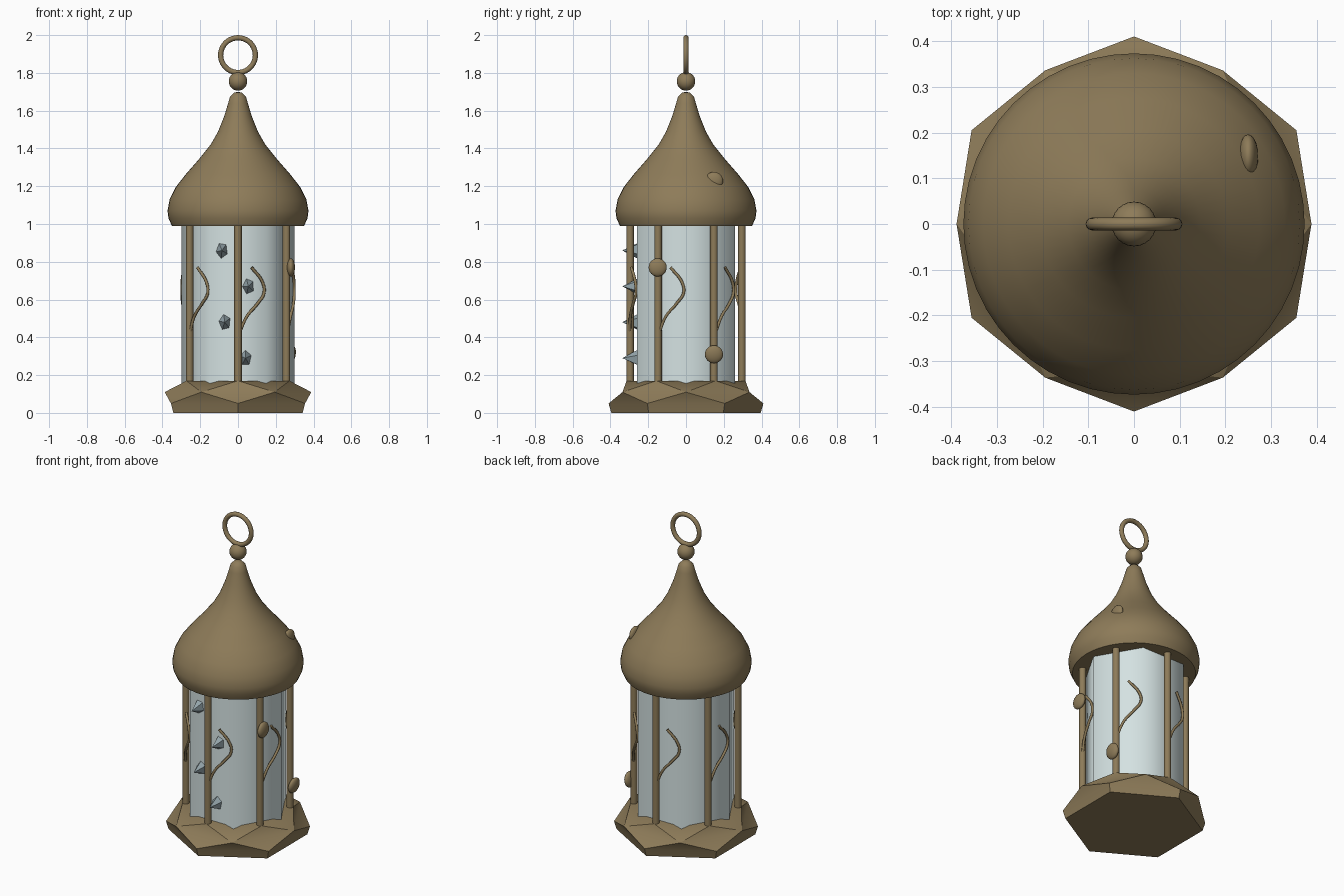
import bpy, bmesh, math
from mathutils import Matrix, Vector

if "Cube" in bpy.data.objects:
    bpy.data.objects.remove(bpy.data.objects["Cube"])


def material(name, rgb):
    m = bpy.data.materials.new(name)
    m.diffuse_color = (*rgb, 1)
    m.use_nodes = True
    m.node_tree.nodes["Principled BSDF"].inputs["Base Color"].default_value = m.diffuse_color
    return m


bronze = material("aged bronze", (0.27, 0.20, 0.10))
glass = material("pale glass", (0.66, 0.76, 0.76))
crystal = material("blue grey crystal", (0.30, 0.38, 0.41))


def finish(name, mat, smooth=None):
    ob = bpy.context.object
    ob.name = name
    ob.data.materials.clear()
    ob.data.materials.append(mat)
    if smooth:
        bpy.ops.object.shade_smooth_by_angle(angle=math.radians(smooth))
    return ob


def add_bmesh(bm, name, mat, smooth=None):
    bmesh.ops.recalc_face_normals(bm, faces=bm.faces)
    me = bpy.data.meshes.new(name)
    bm.to_mesh(me)
    bm.free()
    ob = bpy.data.objects.new(name, me)
    bpy.context.collection.objects.link(ob)
    bpy.ops.object.select_all(action='DESELECT')
    ob.select_set(True)
    bpy.context.view_layer.objects.active = ob
    return finish(name, mat, smooth)


def polar(r, deg, z):
    a = math.radians(deg)
    return Vector((r * math.cos(a), r * math.sin(a), z))


# Faceted base: hexagon rings, the middle one turned by 30 degrees
bm = bmesh.new()
rings = [[bm.verts.new(polar(r, 60 * i + off, z)) for i in range(6)]
         for r, off, z in ((0.395, 30, 0), (0.41, 30, 0.05), (0.388, 60, 0.11), (0.315, 30, 0.17))]
for i in range(6):
    j, h = (i + 1) % 6, (i - 1) % 6
    b, a, m, t = rings
    bm.faces.new((b[i], b[j], a[j], a[i]))
    bm.faces.new((a[i], a[j], m[i]))
    bm.faces.new((m[h], a[i], m[i]))
    bm.faces.new((m[h], m[i], t[i]))
    bm.faces.new((m[i], t[j], t[i]))
bm.faces.new(rings[0])
bm.faces.new(rings[3])
add_bmesh(bm, "base", bronze, 40)

# Hexagonal glass body, corners between the posts
bm = bmesh.new()
bmesh.ops.create_cone(bm, cap_ends=True, segments=6, radius1=0.30, radius2=0.30, depth=0.86,
                      matrix=Matrix.Translation((0, 0, 0.58)))
xs = max((v.co.x for v in bm.verts))
if xs < 0.29:
    bmesh.ops.rotate(bm, verts=bm.verts, matrix=Matrix.Rotation(math.pi / 6, 3, 'Z'))
add_bmesh(bm, "glass_body", glass, 65)

# Onion dome roof from a lathed profile
profile = [(0, 0.99), (0.35, 0.99), (0.368, 1.03), (0.373, 1.07), (0.362, 1.13), (0.33, 1.195),
           (0.275, 1.265), (0.205, 1.345), (0.145, 1.42), (0.105, 1.49), (0.073, 1.57),
           (0.052, 1.64), (0.042, 1.675), (0.022, 1.695), (0, 1.70)]
bm = bmesh.new()
vs = [bm.verts.new((r, 0, z)) for r, z in profile]
es = [bm.edges.new(p) for p in zip(vs, vs[1:])]
bmesh.ops.spin(bm, geom=vs + es, cent=(0, 0, 0), axis=(0, 0, 1), angle=math.tau, steps=48)
bmesh.ops.remove_doubles(bm, verts=bm.verts, dist=0.0005)
add_bmesh(bm, "dome_roof", bronze, 40)

# Finial ball and hanging ring
bpy.ops.mesh.primitive_uv_sphere_add(segments=24, ring_count=14, radius=0.049, location=(0, 0, 1.755))
finish("finial_ball", bronze, 40)
bpy.ops.mesh.primitive_torus_add(major_radius=0.092, minor_radius=0.0138, major_segments=40,
                                 minor_segments=12, location=(0, 0, 1.894), rotation=(math.pi / 2, 0, 0))
finish("hanging_ring", bronze, 60)

# Posts, each with a curling vine
vine_path = [(2, 0.43), (9, 0.51), (20.5, 0.58), (27.5, 0.635), (26, 0.69), (14, 0.77)]
for k in range(6):
    deg = -90 + 60 * k
    bpy.ops.mesh.primitive_cylinder_add(vertices=12, radius=0.02, depth=0.86, location=polar(0.296, deg, 0.58))
    finish(f"post_{k + 1}", bronze, 40)
    cu = bpy.data.curves.new("vine", 'CURVE')
    cu.dimensions = '3D'
    cu.bevel_depth = 0.008
    cu.bevel_resolution = 2
    cu.use_fill_caps = True
    cu.resolution_u = 6
    sp = cu.splines.new('BEZIER')
    sp.bezier_points.add(len(vine_path) - 1)
    for bp, (d, z) in zip(sp.bezier_points, vine_path):
        bp.co = polar(0.298, deg + d, z)
        bp.handle_left_type = bp.handle_right_type = 'AUTO'
    cu.materials.append(bronze)
    bpy.context.collection.objects.link(bpy.data.objects.new(f"vine_{k + 1}", cu))

# Flattened leaf buttons on the right side
for k, (x, y, z, tilt) in enumerate(((0.28, -0.15, 0.77, 0), (0.284, 0.148, 0.31, 0.15), (0.25, 0.148, 1.228, 0))):
    bpy.ops.mesh.primitive_uv_sphere_add(segments=20, ring_count=12, radius=0.048, location=(x, y, z),
                                         rotation=(0, tilt, 0))
    bpy.context.object.scale = (0.45, 1, 1)
    finish(f"leaf_button_{k + 1}", bronze, 40)

# Pointed crystals on the front pane
for k, (x, z) in enumerate(((-0.085, 0.86), (0.055, 0.67), (-0.07, 0.48), (0.04, 0.29))):
    bm = bmesh.new()
    bmesh.ops.create_cone(bm, cap_ends=True, segments=5, radius1=0.046, radius2=0, depth=0.085)
    bmesh.ops.rotate(bm, verts=bm.verts, matrix=Matrix.Rotation(0.5 + 1.1 * k, 3, 'Z'))
    bmesh.ops.rotate(bm, verts=bm.verts, matrix=Matrix.Rotation(math.pi / 2, 3, 'X'))
    bmesh.ops.scale(bm, verts=bm.verts, vec=(0.75, 1, 1))
    bmesh.ops.translate(bm, verts=bm.verts, vec=(x, -0.295, z))
    add_bmesh(bm, f"crystal_{k + 1}", crystal)
